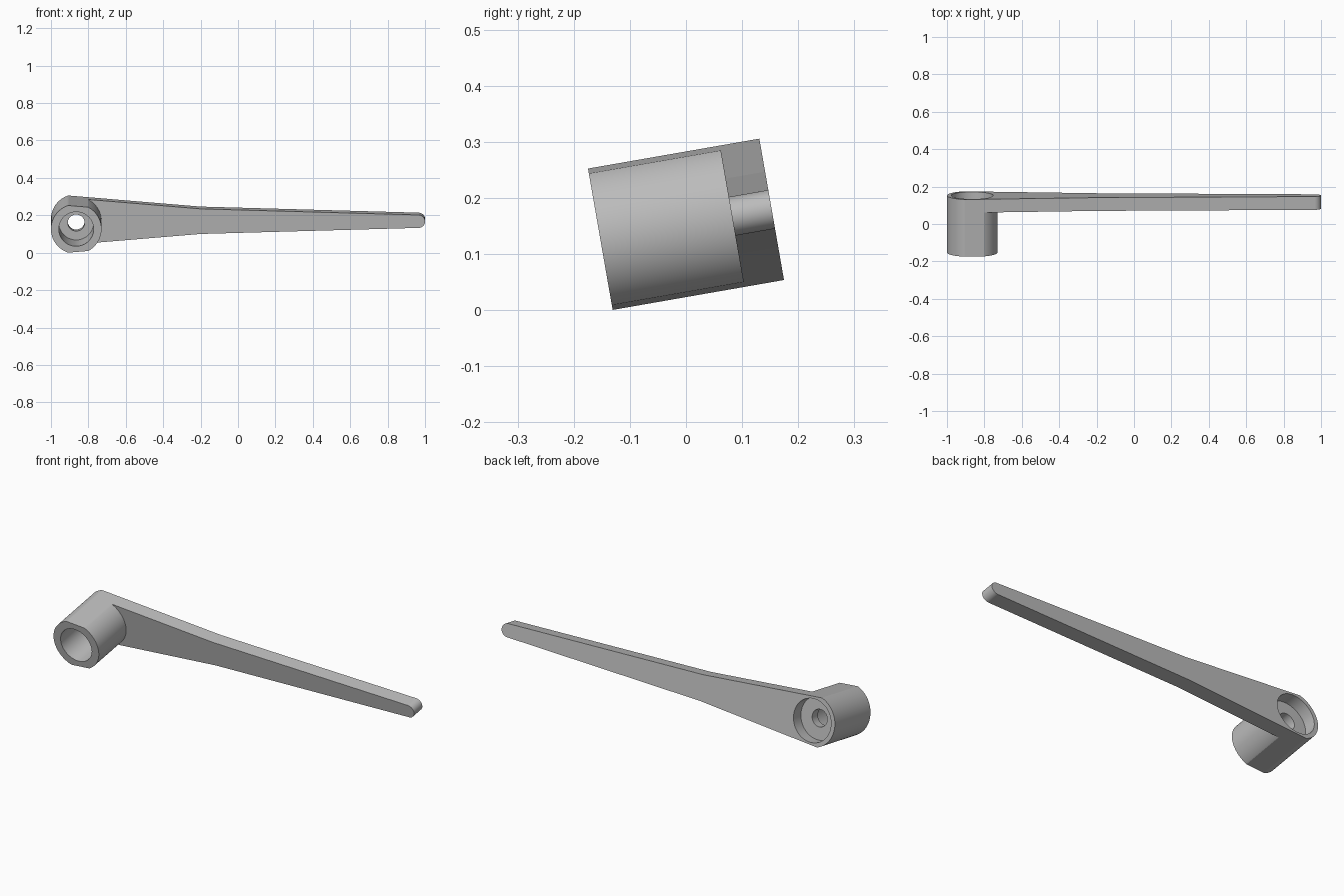
import bpy, bmesh, math

cube = bpy.data.objects.get("Cube")
if cube:
    bpy.data.objects.remove(cube, do_unlink=True)

HUB_X, HUB_R, HALF = -0.865, 0.135, 0.155
KINK_X, KINK_H = -0.2, 0.068
TIP_X, TIP_R = 0.965, 0.035
TAPER = 0.0847
STEPS = 180

grey = bpy.data.materials.new("grey metal")
grey.use_nodes = True
grey.diffuse_color = (0.5, 0.5, 0.5, 1)
grey.node_tree.nodes["Principled BSDF"].inputs["Base Color"].default_value = (0.5, 0.5, 0.5, 1)


def taper_height(x):
    return KINK_H + TAPER * (KINK_X - x)


def circle(cx, r, start=0.0, sweep=2 * math.pi, steps=STEPS):
    return [(cx + r * math.cos(start + sweep * i / steps),
             r * math.sin(start + sweep * i / steps)) for i in range(steps)]


def prism(name, outline, y0, y1):
    """Extrude an x-z outline along y."""
    bm = bmesh.new()
    face = bm.faces.new([bm.verts.new((x, y0, z)) for x, z in outline])
    side = bmesh.ops.extrude_face_region(bm, geom=[face])
    verts = [v for v in side["geom"] if isinstance(v, bmesh.types.BMVert)]
    bmesh.ops.translate(bm, verts=verts, vec=(0, y1 - y0, 0))
    bmesh.ops.recalc_face_normals(bm, faces=bm.faces)
    mesh = bpy.data.meshes.new(name)
    bm.to_mesh(mesh)
    bm.free()
    mesh.materials.append(grey)
    obj = bpy.data.objects.new(name, mesh)
    bpy.context.collection.objects.link(obj)
    return obj


def combine(target, other, operation):
    mod = target.modifiers.new(other.name, "BOOLEAN")
    mod.object, mod.operation, mod.solver = other, operation, "EXACT"
    bpy.context.view_layer.objects.active = target
    bpy.ops.object.modifier_apply(modifier=mod.name)
    bpy.data.objects.remove(other, do_unlink=True)


# Hub: a cylinder trimmed by the arm's taper lines
hub_outline = [(x, max(-taper_height(x), min(taper_height(x), z)))
               for x, z in circle(HUB_X, HUB_R)]
lever = prism("crank_lever", hub_outline, -HALF, HALF)

# Arm: tapered plate with a kink and a round tip
tip = circle(TIP_X, TIP_R, -math.pi / 2, math.pi, 90) + [(TIP_X, TIP_R)]
root_h = taper_height(HUB_X)
arm_outline = [(HUB_X, -root_h), (KINK_X, -KINK_H)] + tip + [(KINK_X, KINK_H), (HUB_X, root_h)]
combine(lever, prism("arm", arm_outline, 0.083, HALF), "UNION")

# Front bore, back recess and the small hole through the web
for name, r, y0, y1 in (("front_bore", 0.093, -0.3, 0.04),
                        ("back_recess", 0.112, 0.09, 0.3),
                        ("through_hole", 0.045, -0.2, 0.2)):
    combine(lever, prism(name, circle(HUB_X, r), y0, y1), "DIFFERENCE")

# Tilt the lever back and rest it on the ground
lever.rotation_euler = (math.radians(9.9), 0, 0)
lever.location = (0, 0, 0.153)
bpy.ops.object.select_all(action="DESELECT")
lever.select_set(True)
bpy.context.view_layer.objects.active = lever
bpy.ops.object.shade_smooth_by_angle(angle=math.radians(3))
